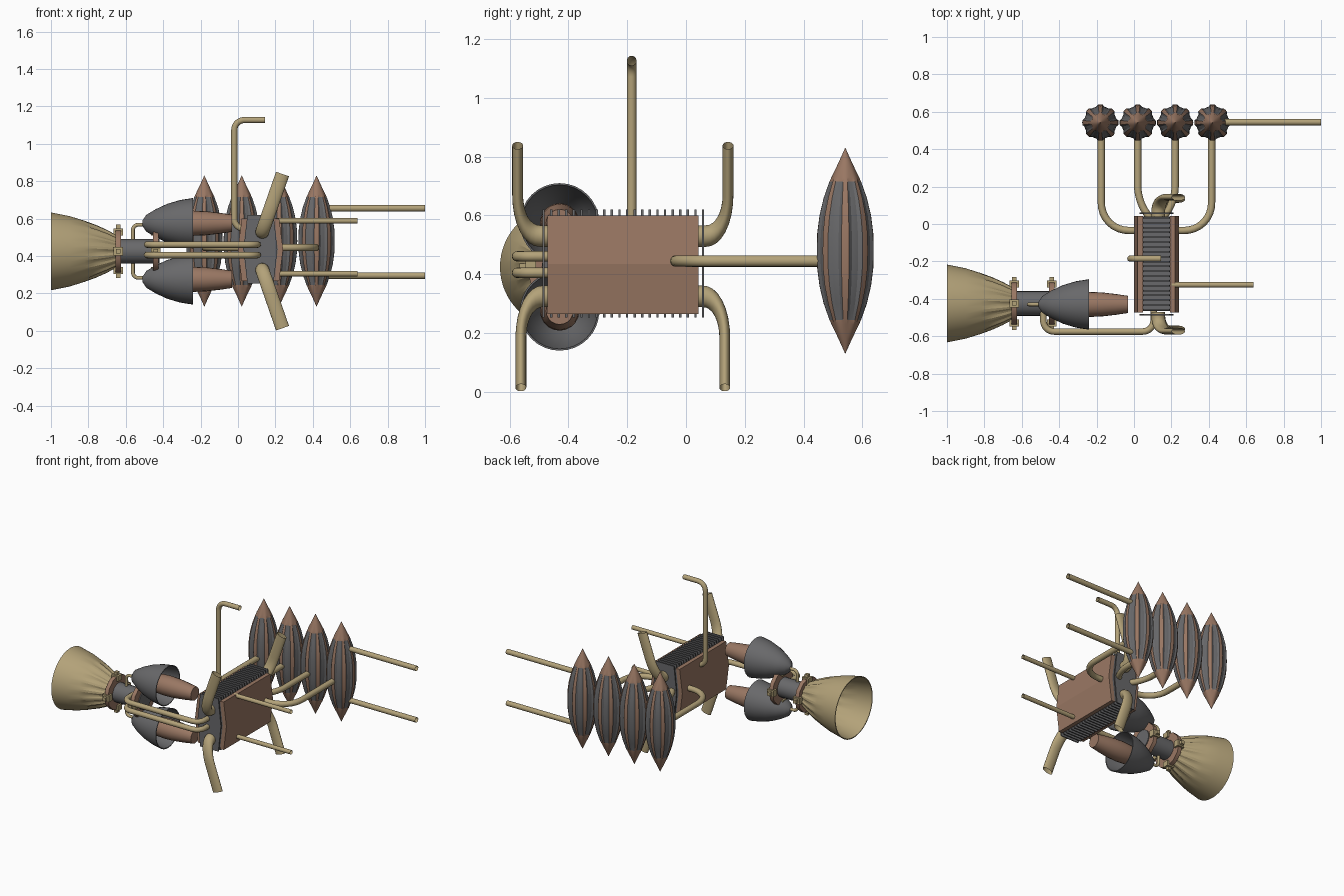
import bpy, bmesh, math
from mathutils import Vector

if "Cube" in bpy.data.objects:
    bpy.data.objects.remove(bpy.data.objects["Cube"])


def mat(name, c):
    m = bpy.data.materials.new(name)
    m.diffuse_color = (*c, 1)
    m.use_nodes = True
    m.node_tree.nodes["Principled BSDF"].inputs["Base Color"].default_value = m.diffuse_color
    return m


TAN = mat("tan_metal", (0.45, 0.36, 0.19))
BROWN = mat("copper_brown", (0.32, 0.185, 0.125))
GREY = mat("dark_grey", (0.14, 0.14, 0.145))


def finish(name, bm, mats, angle=35, normals=True):
    if normals:
        bmesh.ops.recalc_face_normals(bm, faces=bm.faces)
    me = bpy.data.meshes.new(name)
    bm.to_mesh(me)
    bm.free()
    for m in mats:
        me.materials.append(m)
    ob = bpy.data.objects.new(name, me)
    bpy.context.collection.objects.link(ob)
    bpy.ops.object.select_all(action='DESELECT')
    ob.select_set(True)
    bpy.context.view_layer.objects.active = ob
    if angle:
        bpy.ops.object.shade_smooth_by_angle(angle=math.radians(angle))
    return ob


def lathe(name, prof, center, axis, sides, mats, rmul=None, pick=None, angle=35):
    """Revolve (axial, radius) points about the x or z axis."""
    bm = bmesh.new()
    c = Vector(center)
    rings = []
    for a, r in prof:
        ring = []
        for j in range(sides):
            t = 2 * math.pi * j / sides
            q = r * (rmul(a, j) if rmul else 1)
            u, v = q * math.cos(t), q * math.sin(t)
            ring.append(bm.verts.new(c + Vector((a, u, v) if axis == 'x' else (u, v, a))))
        rings.append(ring)
    for i in range(len(rings) - 1):
        for j in range(sides):
            k = (j + 1) % sides
            f = bm.faces.new((rings[i][j], rings[i][k], rings[i + 1][k], rings[i + 1][j]))
            if pick:
                f.material_index = pick((prof[i][0] + prof[i + 1][0]) / 2, j)
    return finish(name, bm, mats, angle)


def pipe(name, pts, r, fillet=0.08, yscale=1.0, sides=16):
    """Open tube along a path with rounded corners; yscale flattens the tube in y."""
    P = [Vector((x, y / yscale, z)) for x, y, z in pts]
    path = [P[0]]
    for i in range(1, len(P) - 1):
        d0, d1 = P[i - 1] - P[i], P[i + 1] - P[i]
        a = P[i] + d0.normalized() * min(fillet, d0.length * 0.95)
        b = P[i] + d1.normalized() * min(fillet, d1.length * 0.95)
        w = 0.75                                    # near-circular corner
        for k in range(9):
            t = k / 8
            k0, k1, k2 = (1 - t) ** 2, 2 * w * t * (1 - t), t * t
            path.append((a * k0 + P[i] * k1 + b * k2) / (k0 + k1 + k2))
    path.append(P[-1])
    bm = bmesh.new()
    rings, n = [], None
    for i, p in enumerate(path):
        tan = (path[min(i + 1, len(path) - 1)] - path[max(i - 1, 0)]).normalized()
        if i == len(path) - 1:
            tan = (P[-1] - P[-2]).normalized()
        if n is None:
            n = tan.orthogonal()
        n = (n - tan * n.dot(tan)).normalized()
        b = tan.cross(n)
        ring = []
        for j in range(sides):
            t = 2 * math.pi * j / sides
            v = p + n * (r * math.cos(t)) + b * (r * math.sin(t))
            ring.append(bm.verts.new((v.x, v.y * yscale, v.z)))
        rings.append(ring)
    for r0, r1 in zip(rings, rings[1:]):
        for j in range(sides):
            k = (j + 1) % sides
            bm.faces.new((r0[j], r0[k], r1[k], r1[j]))
    return finish(name, bm, [TAN], 50)


def prism(bm, xz, y0, y1):
    """Extrude an x-z outline along y."""
    a = [bm.verts.new((x, y0, z)) for x, z in xz]
    b = [bm.verts.new((x, y1, z)) for x, z in xz]
    bm.faces.new(a)
    bm.faces.new(b[::-1])
    for i in range(len(a)):
        k = (i + 1) % len(a)
        bm.faces.new((a[i], b[i], b[k], a[k]))


# Radiator box: hexagonal core, cooling fins, bent side plates
ZM = 0.435
bm = bmesh.new()
prism(bm, [(0.04, 0.59), (0.20, 0.59), (0.225, ZM), (0.20, 0.275), (0.04, 0.275), (0.015, ZM)], -0.465, 0.04)
finish("box_core", bm, [GREY], 0)

bm = bmesh.new()
N = 22
for i in range(N):
    y = -0.485 + 0.543 * i / (N - 1)
    prism(bm, [(0.05, 0.62), (0.19, 0.62), (0.21, ZM), (0.19, 0.252), (0.05, 0.252), (0.03, ZM)],
          y - 0.004, y + 0.004)
finish("cooling_fins", bm, [GREY], 0)

for s, nm in ((1, "right"), (-1, "left")):
    bm = bmesh.new()
    prism(bm, [(0.12 + s * x, z) for x, z in ((0.072, 0.6), (0.1, 0.6), (0.121, ZM), (0.1, 0.265),
                                              (0.072, 0.265), (0.093, ZM))], -0.472, 0.042)
    finish(nm + "_side_plate", bm, [BROWN], 0)

# Flattened pipes leaving both ends of the box, up and down
for end, sgn, y0 in (("back", 1, 0.04), ("front", -1, -0.47)):
    for nm, zs, ze, dy in (("upper", 0.53, 0.838, 0.103), ("lower", 0.325, 0.014, 0.092)):
        y1 = y0 + sgn * dy
        pipe(f"{end}_{nm}_duct", [(0.13, y0, zs), (0.13, y1, zs), (0.238, y1, ze)], 0.037, 0.15, 0.5, 20)

# Tall hooked pipe on the left plate
pipe("top_hook_pipe", [(0.04, -0.185, 0.545), (-0.02, -0.185, 0.545), (-0.02, -0.185, 1.127),
                       (0.145, -0.185, 1.127)], 0.0165, 0.055)

# Straight pipes on the right plate and on the last tank
for nm, z in (("upper", 0.588), ("lower", 0.305)):
    pipe(nm + "_side_pipe", [(0.2, -0.325, z), (0.64, -0.325, z)], 0.0145)
for nm, z in (("upper", 0.655), ("lower", 0.295)):
    pipe(nm + "_tank_pipe", [(0.46, 0.545, z), (1.0, 0.545, z)], 0.0175)

# Ribbed spindle tanks
half = [(0.0, 0.095), (0.06, 0.0935), (0.12, 0.086), (0.18, 0.072), (0.235, 0.053), (0.25, 0.047),
        (0.30, 0.023), (0.35, 0.0005)]
spindle = [(-a, r) for a, r in half[:0:-1]] + half


def is_rib(j):
    return j % 6 in (0, 1, 5)


for i in range(4):
    lathe(f"tank_{i + 1}", spindle, (-0.18 + 0.2 * i, 0.542, 0.48), 'z', 48, [GREY, BROWN],
          rmul=lambda a, j: 1.02 if is_rib(j) and abs(a) < 0.24 else (0.92 if abs(a) < 0.24 else 1),
          pick=lambda a, j: 1 if abs(a) > 0.24 or (is_rib(j) and is_rib(j + 1)) else 0, angle=25)

# Feed pipes from the box to the tanks
for i, (x, xe, yc) in enumerate(((-0.175, 0.03, -0.035), (0.02, 0.085, 0.075),
                                 (0.22, 0.155, 0.075), (0.415, 0.21, -0.035))):
    pts = [(x, 0.5, 0.445), (x, yc, 0.445), (xe, yc, 0.445)]
    if i in (1, 2):
        pts = [(x, 0.5, 0.445), (x, 0.13, 0.445), (xe, 0.03, 0.445)]
    pipe(f"tank_feed_{i + 1}", pts, 0.0195, 0.15 if i in (0, 3) else 0.07)

# Engine: fluted bell nozzle, hollow
EC = (0, -0.425, 0.425)
outer = [(-0.655, 0.09), (-0.70, 0.115), (-0.76, 0.142), (-0.82, 0.163), (-0.90, 0.188), (-1.0, 0.208)]
bell = outer + [(a, r - 0.006) for a, r in outer[::-1]] + [(-0.65, 0.001)]
lathe("nozzle_bell", bell, EC, 'x', 64, [TAN],
      rmul=lambda a, j: 0.94 if j % 4 in (0, 1) and -0.79 < a else 1, angle=20)
lathe("engine_core", [(-0.66, 0.001), (-0.66, 0.066), (-0.42, 0.066), (-0.42, 0.001)], EC, 'x', 24, [GREY])

# Bolted flanges with radial clamps
for nm, x in (("nozzle", -0.64), ("turbine", -0.44)):
    lathe(nm + "_flange", [(x - 0.014, 0.001), (x - 0.014, 0.118), (x + 0.014, 0.118), (x + 0.014, 0.001)],
          EC, 'x', 12, [BROWN])
    bm = bmesh.new()
    for k in range(4):
        t = k * math.pi / 2
        rad = Vector((0, math.cos(t), math.sin(t)))
        side = Vector((0, -math.sin(t), math.cos(t)))
        for w, d, lo, hi in ((0.026, 0.022, 0.085, 0.122), (0.012, 0.012, 0.12, 0.142)):
            res = bmesh.ops.create_cube(bm, size=1)
            for v in res['verts']:
                q = v.co.copy()
                v.co = (Vector((x + q.x * 2 * w, EC[1], EC[2])) + side * (q.y * 2 * d)
                        + rad * ((lo + hi) / 2 + q.z * (hi - lo)))
    finish(nm + "_clamps", bm, [TAN], 0)

# Two open cups with tapered plugs, each fed by a small pipe
cup = [(-0.51, 0.015), (-0.49, 0.045), (-0.44, 0.075), (-0.38, 0.103), (-0.31, 0.124), (-0.24, 0.135)]
cup += [(a, r - 0.006) for a, r in cup[::-1]]
plug = [(-0.45, 0.03), (-0.36, 0.06), (-0.24, 0.067), (-0.17, 0.064), (-0.10, 0.056),
        (-0.032, 0.046), (-0.032, 0.001)]
for nm, s in (("upper", 1), ("lower", -1)):
    z = 0.425 + s * 0.15
    lathe(nm + "_cup", cup, (0, -0.43, z), 'x', 32, [GREY])
    lathe(nm + "_plug", plug, (0, -0.43, z), 'x', 20, [BROWN])
    pipe(nm + "_cup_feed", [(-0.562, -0.43, 0.425), (-0.562, -0.43, 0.425 + s * 0.142),
                            (-0.46, -0.43, 0.425 + s * 0.142)], 0.01, 0.03)
    # Long pipe from the box front to the engine
    zp = 0.433 + s * 0.028
    pipe(nm + "_engine_feed", [(0.105, -0.465, zp), (0.105, -0.575, zp), (-0.485, -0.575, zp),
                               (-0.485, -0.43, zp)], 0.0175, 0.06)
